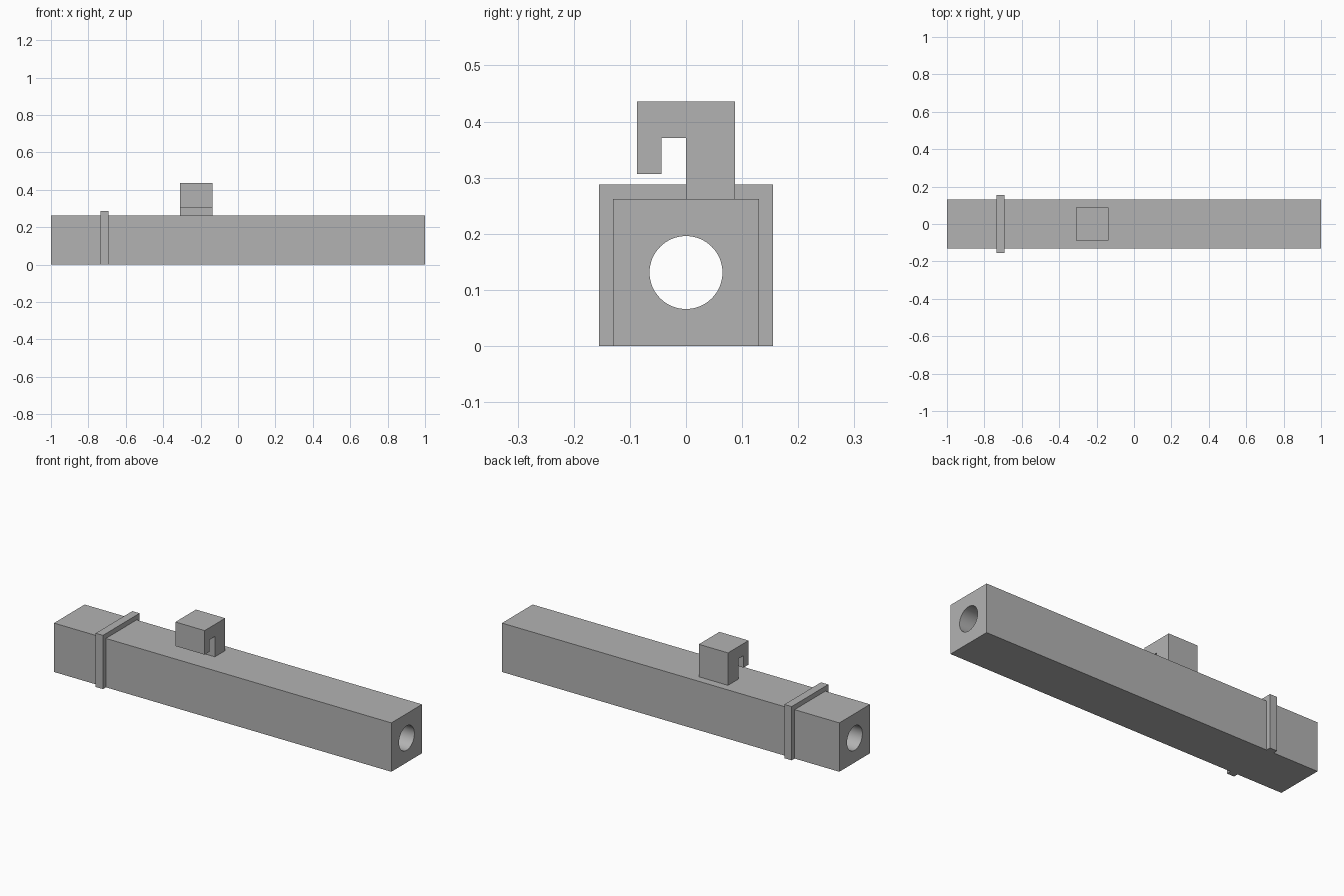
import bpy, bmesh, math
from mathutils import Matrix

if "Cube" in bpy.data.objects:
    bpy.data.objects.remove(bpy.data.objects["Cube"])

grey = bpy.data.materials.new("plain_grey")
grey.diffuse_color = (0.45, 0.45, 0.45, 1)
grey.use_nodes = True
grey.node_tree.nodes["Principled BSDF"].inputs["Base Color"].default_value = grey.diffuse_color


def prism(name, profile, x0, x1):
    """Extrude a (y, z) profile along x."""
    bm = bmesh.new()
    face = bm.faces.new([bm.verts.new((x0, y, z)) for y, z in profile])
    ext = bmesh.ops.extrude_face_region(bm, geom=[face])
    moved = [v for v in ext["geom"] if isinstance(v, bmesh.types.BMVert)]
    bmesh.ops.translate(bm, verts=moved, vec=(x1 - x0, 0, 0))
    bmesh.ops.recalc_face_normals(bm, faces=bm.faces)
    mesh = bpy.data.meshes.new(name)
    bm.to_mesh(mesh)
    bm.free()
    mesh.materials.append(grey)
    obj = bpy.data.objects.new(name, mesh)
    bpy.context.collection.objects.link(obj)
    return obj


def rect(half_width, height):
    return [(-half_width, 0), (half_width, 0), (half_width, height), (-half_width, height)]


# Square body and the round bore running through its full length
body = prism("body", rect(0.13, 0.262), -1, 1)
circle = [(0.065 * math.cos(a), 0.131 + 0.065 * math.sin(a))
          for a in (math.tau * i / 64 for i in range(64))]
cutter = prism("bore_cutter", circle, -1.1, 1.1)

bpy.context.view_layer.objects.active = body
body.select_set(True)
cut = body.modifiers.new("bore", "BOOLEAN")
cut.operation = "DIFFERENCE"
cut.solver = "EXACT"
cut.object = cutter
bpy.ops.object.modifier_apply(modifier=cut.name)
bpy.data.objects.remove(cutter)
bpy.ops.object.shade_smooth_by_angle(angle=math.radians(30))

# Collar: three-sided band over the front, top and back of the body
prism("collar", [(-0.155, 0), (-0.13, 0), (-0.13, 0.262), (0.13, 0.262),
                 (0.13, 0), (0.155, 0), (0.155, 0.288), (-0.155, 0.288)],
      -0.735, -0.692)

# Hooked block on top with a slot open to the front
prism("hook", [(0, 0.262), (0.087, 0.262), (0.087, 0.436), (-0.087, 0.436),
               (-0.087, 0.307), (-0.044, 0.307), (-0.044, 0.371), (0, 0.371)],
      -0.31, -0.137)
